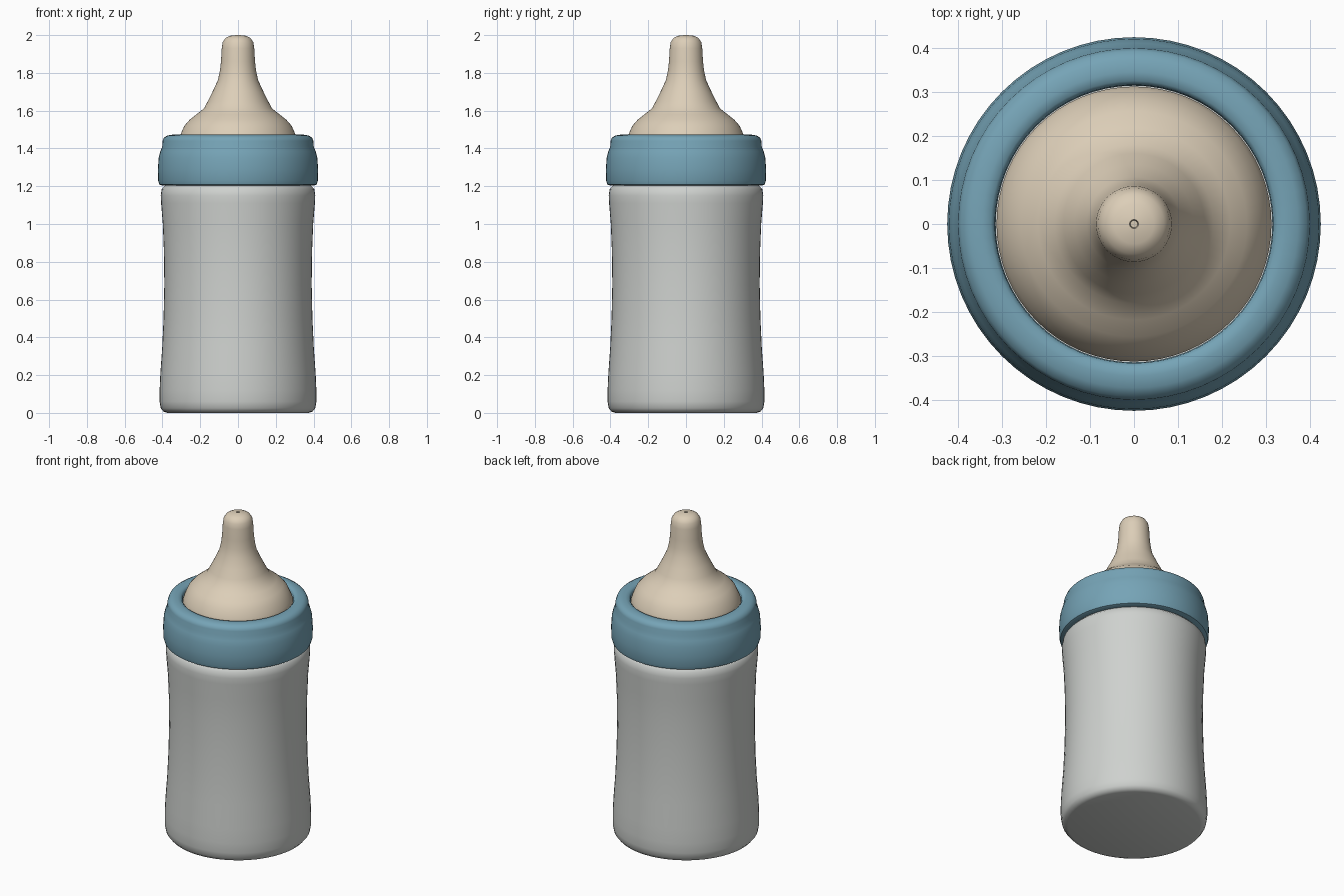
import bpy
import bmesh
import math

cube = bpy.data.objects.get("Cube")
if cube:
    bpy.data.objects.remove(cube, do_unlink=True)


def make_material(name, rgb):
    mat = bpy.data.materials.new(name)
    mat.use_nodes = True
    color = (*rgb, 1.0)
    mat.diffuse_color = color
    mat.node_tree.nodes["Principled BSDF"].inputs["Base Color"].default_value = color
    return mat


def lathe(name, profile, mat, closed=False, segments=64):
    """Revolve an (r, z) profile about z; points on the axis become caps."""
    bm = bmesh.new()
    points = [bm.verts.new((r, 0, z)) for r, z in profile]
    pairs = list(zip(points, points[1:]))
    if closed:
        pairs.append((points[-1], points[0]))
    edges = [bm.edges.new(pair) for pair in pairs]
    bmesh.ops.spin(bm, geom=points + edges, cent=(0, 0, 0), axis=(0, 0, 1),
                   angle=math.tau, steps=segments, use_duplicate=False)
    bmesh.ops.remove_doubles(bm, verts=bm.verts, dist=0.0001)
    bmesh.ops.recalc_face_normals(bm, faces=bm.faces)
    mesh = bpy.data.meshes.new(name)
    bm.to_mesh(mesh)
    bm.free()
    mesh.materials.append(mat)
    obj = bpy.data.objects.new(name, mesh)
    bpy.context.collection.objects.link(obj)
    bpy.ops.object.select_all(action="DESELECT")
    obj.select_set(True)
    bpy.context.view_layer.objects.active = obj
    bpy.ops.object.shade_smooth_by_angle(angle=math.radians(50))
    return obj


grey = make_material("bottle grey", (0.62, 0.64, 0.62))
blue = make_material("collar blue", (0.18, 0.37, 0.47))
beige = make_material("teat beige", (0.72, 0.62, 0.48))

# Bottle with a rounded base, gentle waist and a neck hidden in the collar
lathe("bottle_body", [
    (0, 0), (0.375, 0), (0.395, 0.007), (0.409, 0.025), (0.415, 0.06),
    (0.415, 0.12), (0.411, 0.21), (0.401, 0.35), (0.394, 0.5),
    (0.390, 0.68), (0.392, 0.85), (0.398, 1.0), (0.407, 1.11),
    (0.409, 1.15), (0.404, 1.185), (0.385, 1.205), (0.35, 1.215),
    (0.33, 1.24), (0.33, 1.4), (0, 1.4)], grey)

# Screw collar with a rounded shoulder and an open centre
lathe("collar_ring", [
    (0.325, 1.205), (0.405, 1.205), (0.417, 1.21), (0.423, 1.23),
    (0.424, 1.29), (0.420, 1.35), (0.411, 1.385), (0.401, 1.41),
    (0.399, 1.44), (0.392, 1.458), (0.372, 1.469), (0.345, 1.473),
    (0.325, 1.47), (0.316, 1.46), (0.314, 1.43), (0.314, 1.38)],
    blue, closed=True)

# Teat with a flared base and a tiny feeding hole in the tip
lathe("teat", [
    (0, 1.41), (0.312, 1.41), (0.312, 1.45), (0.304, 1.475),
    (0.284, 1.52), (0.256, 1.552), (0.218, 1.582), (0.18, 1.612),
    (0.160, 1.65), (0.135, 1.70), (0.107, 1.76), (0.096, 1.81),
    (0.090, 1.86), (0.086, 1.93), (0.081, 1.962), (0.068, 1.983),
    (0.045, 1.996), (0.01, 2.0), (0.008, 1.98), (0, 1.98)], beige)
